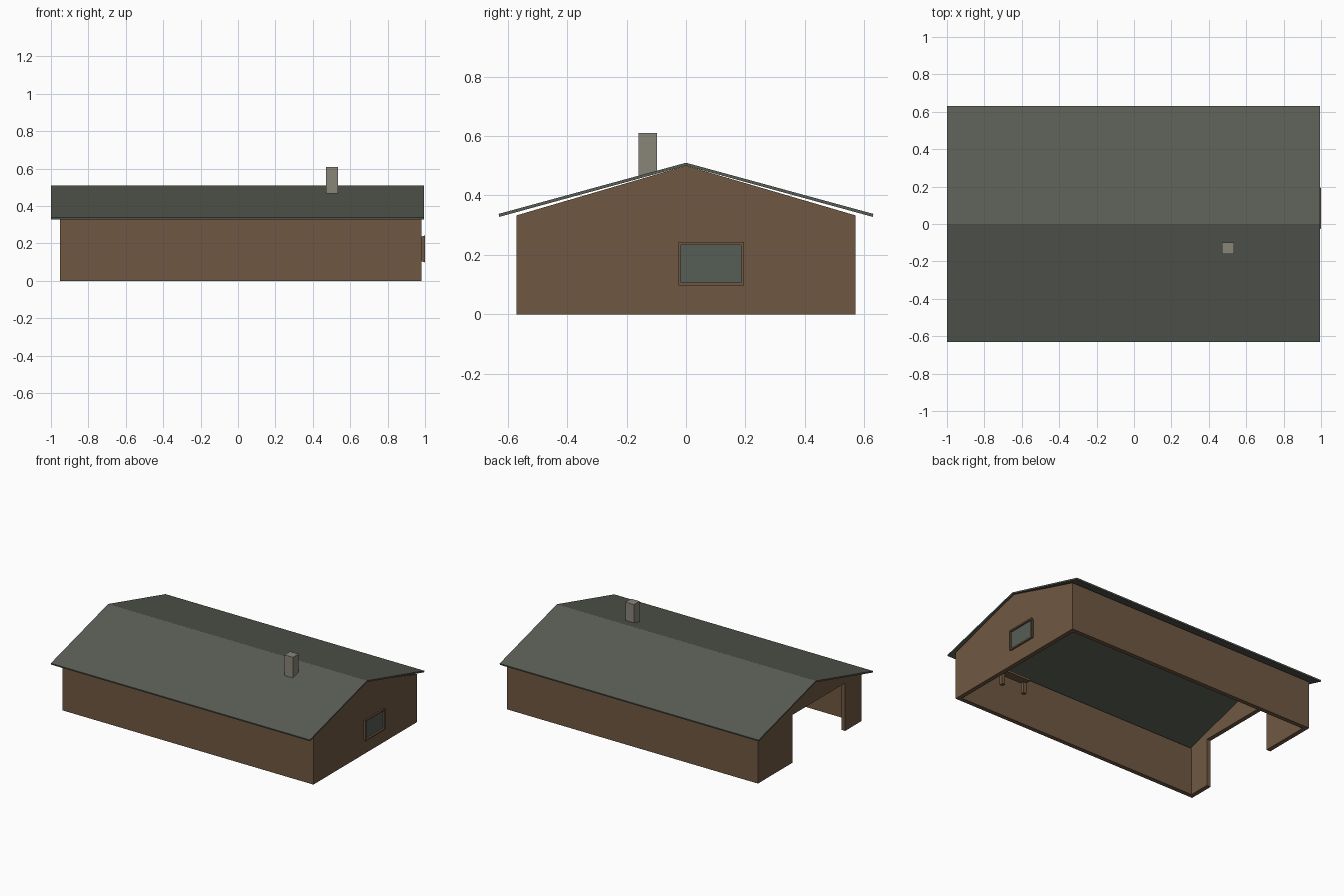
import bpy
import bmesh

old = bpy.data.objects.get("Cube")
if old:
    bpy.data.objects.remove(old, do_unlink=True)


def material(name, rgb):
    mat = bpy.data.materials.new(name)
    mat.use_nodes = True
    color = (*rgb, 1.0)
    mat.diffuse_color = color
    mat.node_tree.nodes["Principled BSDF"].inputs["Base Color"].default_value = color
    return mat


WALL = material("brown wall", (0.16, 0.097, 0.054))
ROOF = material("grey green roof", (0.1, 0.11, 0.088))
STONE = material("chimney stone", (0.25, 0.235, 0.19))
GLASS = material("window glass", (0.093, 0.109, 0.093))


def finish(name, bm, *mats):
    bmesh.ops.recalc_face_normals(bm, faces=bm.faces)
    mesh = bpy.data.meshes.new(name)
    bm.to_mesh(mesh)
    bm.free()
    for mat in mats:
        mesh.materials.append(mat)
    obj = bpy.data.objects.new(name, mesh)
    bpy.context.collection.objects.link(obj)
    return obj


def prism(name, profile, x0, x1, mat):
    """Extrude a (y, z) profile from x0 to x1."""
    bm = bmesh.new()
    face = bm.faces.new([bm.verts.new((x0, y, z)) for y, z in profile])
    ext = bmesh.ops.extrude_face_region(bm, geom=[face])
    verts = [v for v in ext["geom"] if isinstance(v, bmesh.types.BMVert)]
    bmesh.ops.translate(bm, verts=verts, vec=(x1 - x0, 0, 0))
    return finish(name, bm, mat)


def box(name, x, y, z, mat):
    rect = [(y[0], z[0]), (y[1], z[0]), (y[1], z[1]), (y[0], z[1])]
    return prism(name, rect, x[0], x[1], mat)


LEFT, RIGHT = 0.98, -0.953    # outer end walls
HALF, EAVE, T = 0.57, 0.333, 0.03
RIDGE, SLAB = 0.51, 0.01
SLOPE = (RIDGE - 0.338) / 0.63

# Long walls
for name, s in (("front_wall", -1), ("back_wall", 1)):
    box(name, (RIGHT, LEFT), sorted((s * HALF, s * (HALF - T))), (0, EAVE), WALL)

# End walls: solid on the left, wide doorway on the right
inner = HALF - T
box("left_end_wall", (LEFT - T, LEFT), (-inner, inner), (0, EAVE), WALL)
box("doorway_front_pier", (RIGHT, RIGHT + T), (-inner, -0.39), (0, EAVE), WALL)
box("doorway_back_pier", (RIGHT, RIGHT + T), (0.19, inner), (0, EAVE), WALL)

# Gables
gable = [(-HALF, EAVE), (HALF, EAVE), (0, RIDGE - SLAB)]
prism("left_gable", gable, LEFT - T, LEFT, WALL)
prism("right_gable", gable, RIGHT, RIGHT + T, WALL)

# Roof slabs meeting at the ridge
low = RIDGE - SLOPE * 0.63
for name, s in (("front_roof", -1), ("back_roof", 1)):
    slab = [(0, RIDGE), (s * 0.63, low), (s * 0.628, low - SLAB), (0, RIDGE - SLAB)]
    prism(name, slab, -1, 0.994, ROOF)

# Chimney with its foot cut to the roof pitch
y0, y1 = -0.16, -0.098
prism("chimney", [(y0, RIDGE + SLOPE * y0 - 0.005), (y1, RIDGE + SLOPE * y1 - 0.005),
                  (y1, 0.61), (y0, 0.61)], 0.47, 0.535, STONE)

# Window: nested rectangles forming a flared frame around recessed glass
bm = bmesh.new()
rings = []
for x, inset in ((LEFT - 0.002, 0.008), (1.0, 0), (1.0, 0.01), (LEFT + 0.007, 0.01)):
    ya, yb, za, zb = -0.026 + inset, 0.195 - inset, 0.098 + inset, 0.243 - inset
    rings.append([bm.verts.new((x, y, z)) for y, z in
                  ((ya, za), (yb, za), (yb, zb), (ya, zb))])
for a, b in zip(rings, rings[1:]):
    for i in range(4):
        j = (i + 1) % 4
        bm.faces.new((a[i], a[j], b[j], b[i]))
bm.faces.new(rings[0])
bm.faces.new(rings[-1]).material_index = 1
finish("left_window", bm, WALL, GLASS)

# Small bench inside
box("bench_top", (0.68, 0.88), (-0.26, -0.2), (0.075, 0.09), WALL)
for i, x in enumerate((0.68, 0.855)):
    box(f"bench_leg_{i + 1}", (x, x + 0.025), (-0.26, -0.235), (0, 0.075), WALL)
